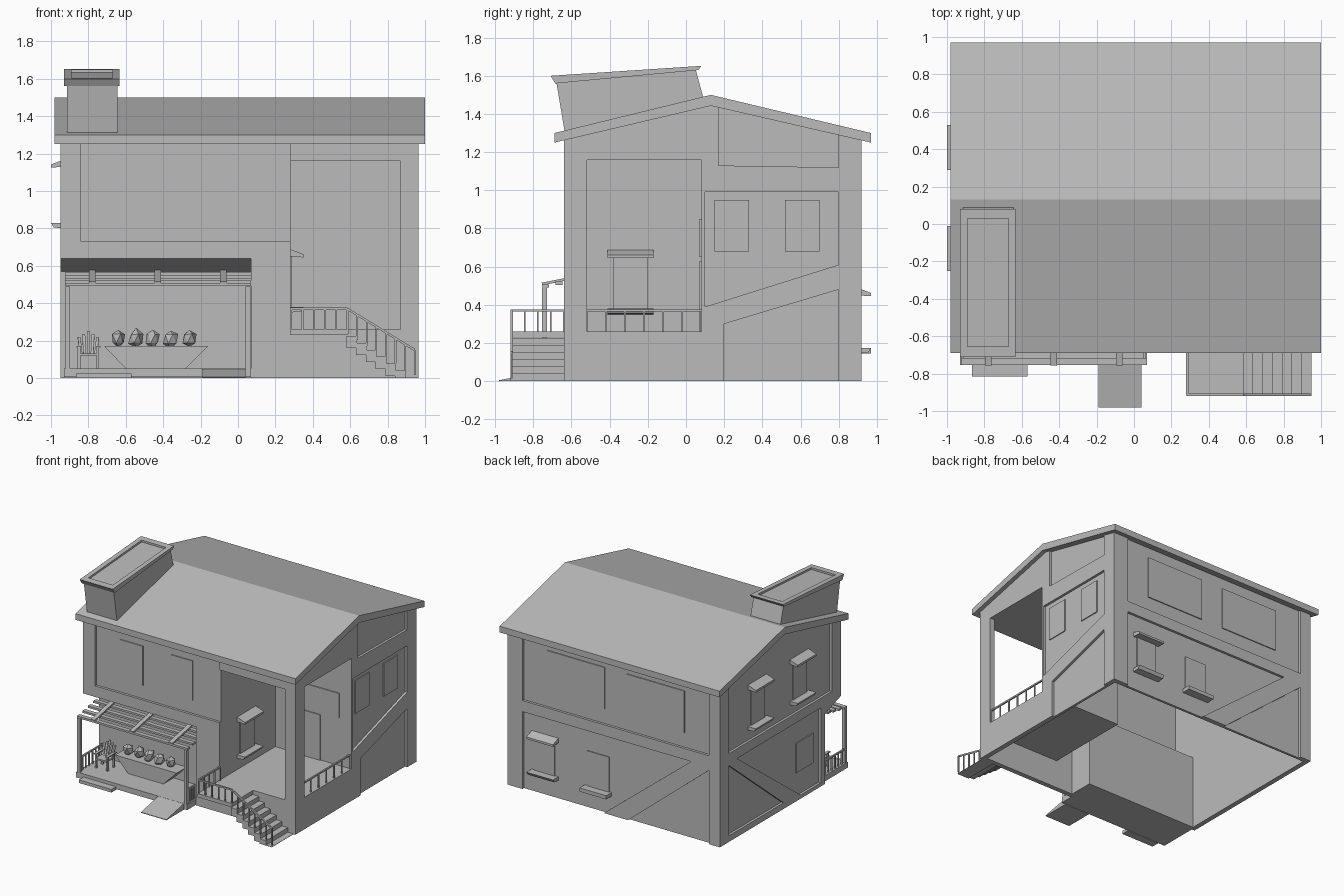
import bpy, bmesh, random
from mathutils import Vector

if "Cube" in bpy.data.objects:
    bpy.data.objects.remove(bpy.data.objects["Cube"], do_unlink=True)
random.seed(4)

grey = bpy.data.materials.new("plain_grey")
grey.use_nodes = True
grey.diffuse_color = (0.5, 0.5, 0.5, 1)
grey.node_tree.nodes["Principled BSDF"].inputs["Base Color"].default_value = (0.5, 0.5, 0.5, 1)


def prism(axis, pts, a, b):
    """Solid with a 2D profile swept along one axis from a to b."""
    def place(p, t):
        u, v = p
        return {"x": (t, u, v), "y": (u, t, v), "z": (u, v, t)}[axis]
    return [place(p, a) for p in pts], [place(p, b) for p in pts]


def box(x0, x1, y0, y1, z0, z1):
    return prism("z", [(x0, y0), (x1, y0), (x1, y1), (x0, y1)], z0, z1)


def rect(u0, u1, v0, v1):
    return [(u0, v0), (u1, v0), (u1, v1), (u0, v1)]


def beam(a, b, w, h=None):
    """Square bar between two points."""
    a, b = Vector(a), Vector(b)
    d = (b - a).normalized()
    side = d.cross(Vector((0, 0, 1)) if abs(d.z) < 0.95 else Vector((0, 1, 0))).normalized()
    up = side.cross(d) * (h or w) / 2
    side = side * w / 2
    ring = [side + up, up - side, -side - up, side - up]
    return [a + r for r in ring], [b + r for r in ring]


def build(name, *solids):
    bm = bmesh.new()
    for lower, upper in solids:
        lo = [bm.verts.new(p) for p in lower]
        hi = [bm.verts.new(p) for p in upper]
        bm.faces.new(lo)
        bm.faces.new(hi[::-1])
        for i in range(len(lo)):
            j = (i + 1) % len(lo)
            bm.faces.new((lo[j], lo[i], hi[i], hi[j]))
    bmesh.ops.recalc_face_normals(bm, faces=bm.faces)
    return finish(name, bm)


def finish(name, bm):
    me = bpy.data.meshes.new(name)
    bm.to_mesh(me)
    bm.free()
    me.materials.append(grey)
    ob = bpy.data.objects.new(name, me)
    bpy.context.scene.collection.objects.link(ob)
    return ob


def cut(ob, *solids):
    """Carve each solid out of the object and drop the cutter."""
    for s in solids:
        cutter = build("cutter", s)
        cutter.hide_render = True
        mod = ob.modifiers.new("cut", "BOOLEAN")
        mod.operation, mod.solver, mod.object = "DIFFERENCE", "EXACT", cutter
        bpy.context.view_layer.update()
        dg = bpy.context.evaluated_depsgraph_get()
        me = bpy.data.meshes.new_from_object(ob.evaluated_get(dg))
        ob.modifiers.clear()
        ob.data = me
        bpy.data.objects.remove(cutter, do_unlink=True)


# House shell, hollow and open below
L, R, F, B = -0.95, 0.965, -0.64, 0.92
house = build("house_walls", prism("x", [(F, 0), (B, 0), (B, 1.27), (0.13, 1.455), (F, 1.27)], L, R))
cut(house, prism("x", [(F + .04, -.1), (B - .04, -.1), (B - .04, 1.22), (0.13, 1.4), (F + .04, 1.22)],
                 L + .04, R - .04))
# Balcony and porch openings
porch_profile = [(-.8, -.1), (-.43, -.1), (-.43, .57), (F, .64), (-.8, .64)]
cut(house, prism("y", rect(.28, .87, .26, 1.16), -.7, -.55),
    prism("x", rect(-.52, .08, .26, 1.16), .9, 1.1),
    prism("x", porch_profile, -1.1, .07))
# Recessed panels between the timber frame
front_panels = [rect(-.84, .28, .73, 1.5)]
back_panels = [rect(-.85, .83, .72, 1.5),
               [(.83, -.1), (.83, .63), (-.69, .63), (.22, -.1)],
               [(-.85, -.1), (-.85, .6), (0, -.1)]]
right_panels = [[(.17, 1.13), (.8, 1.12), (.8, 1.5), (.17, 1.5)],
                [(.1, .39), (.8, .61), (.8, .99), (.1, .99)],
                [(.2, -.1), (.8, -.1), (.8, .48), (.2, .3)]]
left_panels = [rect(-.52, .8, .72, 1.5),
               [(.8, .05), (.8, .62), (.1, .05)],
               [(.7, .64), (-.12, .03), (-.38, .03), (-.38, .64)]]
cut(house, *[prism("y", p, -.7, F + .02) for p in front_panels],
    *[prism("y", p, B - .02, 1) for p in back_panels],
    *[prism("x", p, R - .02, 1.1) for p in right_panels],
    *[prism("x", p, -1.1, L + .02) for p in left_panels])

# Roof
build("roof", prism("x", [(-.69, 1.25), (-.69, 1.3), (.13, 1.5), (.97, 1.3), (.97, 1.25), (.13, 1.443)], -.982, 1))

# Roof box with a sloped, recessed cap
build("roof_box", prism("x", [(-.635, 1.3), (-.68, 1.57), (.05, 1.635), (.095, 1.47)], -.915, -.645))
cap = build("roof_box_cap", prism("x", [(-.685, 1.56), (-.71, 1.6), (.08, 1.652), (.065, 1.63)], -.93, -.633))
cut(cap, prism("x", [(-.655, 1.588), (-.655, 1.7), (.03, 1.7), (.03, 1.633)], -.89, -.67))

# Balcony room
build("balcony_floor", box(.25, R - .03, F + .03, .1, .23, .26))
build("balcony_back_wall", box(.25, R - .03, .08, .11, .23, 1.3))
build("balcony_side_wall", box(.25, .28, F + .02, .1, .23, 1.25))
build("balcony_ceiling", box(.25, R - .03, F + .03, .1, 1.16, 1.19))

# Porch recess
build("porch_back_wall", box(L + .03, .1, -.43, -.4, 0, .6))
build("porch_side_wall", box(.07, .1, F + .03, -.4, 0, .64))
build("porch_soffit", prism("x", [(F, .64), (-.43, .57), (-.4, .6), (F + .03, .67)], L + .01, .1))
build("porch_floor", box(-.93, .07, -.755, -.42, .005, .05))
build("porch_step", box(-.865, -.57, -.815, -.75, 0, .025))
build("ramp", prism("x", [(-.98, 0), (-.75, 0), (-.75, .05), (-.98, .005)], -.19, .04))


def window(name, axis, face, s, lo, hi, zb, zt, hood=False):
    """Thin pane on a wall, optionally with a sloped hood and a sill."""
    pad = .03 if hood else 0
    build(name + "_pane", prism(axis, rect(lo + pad, hi - pad, zb, zt), face - s * .005, face + s * .008))
    if hood:
        along = "y" if axis == "x" else "x"
        out = face + s * .07
        back = face - s * .005
        build(name + "_hood", prism(along, [(back, zt), (back, zt + .04), (out, zt + .012), (out, zt - .005)], lo, hi))
        build(name + "_sill", prism(along, [(back, zb - .03), (back, zb), (out, zb), (out - s * .015, zb - .025)], lo, hi))


for i, x in enumerate((-.62, -.17)):
    window(f"front_window_{i}", "y", F + .02, -1, x, x + .2, .84, 1.16)
for i, x in enumerate((-.62, .1)):
    window(f"back_upper_window_{i}", "y", B - .02, 1, x, x + .52, .84, 1.18)
window("back_hooded_window", "y", B - .02, 1, .52, .76, .175, .45, True)
window("back_lower_window", "y", B - .02, 1, .06, .26, .175, .46)
build("back_lower_window_sill", box(.04, .28, B - .025, B + .05, .145, .175))
for i, y in enumerate((.15, .52)):
    window(f"right_window_{i}", "x", R - .02, 1, y, y + .18, .68, .95)
for i, y in enumerate((-.25, .29)):
    window(f"left_hooded_window_{i}", "x", L + .02, -1, y, y + .24, .83, 1.13, True)
window("left_lower_window", "x", L + .02, -1, -.31, -.08, .22, .46)
window("balcony_hooded_window", "x", .28, 1, -.41, -.17, .38, .65, True)
window("balcony_window", "y", .08, -1, .355, .86, .65, .85)
window("balcony_door", "y", .08, -1, .495, .69, .26, .63)


def railing(name, a, b, n, drop=.11, w=.012):
    """Top rail with evenly spaced balusters."""
    a, b = Vector(a), Vector(b)
    posts = [a.lerp(b, i / (n - 1)) for i in range(n)]
    build(name, beam(a, b, w), *[beam(p, p - Vector((0, 0, drop)), w * .8) for p in posts])


# Stairs, landing and railings
build("landing", box(.28, .585, -.92, F, .23, .26))
steps, run, rise = 7, .052, .037
build("stairs", *[box(.58 + i * run, .585 + (i + 1) * run, -.92, F, max(0, .16 - i * rise), .225 - i * rise)
                  for i in range(steps)])
railing("landing_front_rail", (.285, -.913, .37), (.585, -.913, .37), 6)
railing("landing_side_rail", (.285, -.913, .37), (.285, F, .37), 5)
railing("stair_rail", (.585, -.913, .37), (.945, -.913, .15), 8, .135)
railing("balcony_rail", (.95, -.52, .37), (.95, .08, .37), 7)
railing("porch_left_rail", (-.915, -.74, .16), (-.915, -.44, .16), 8)
railing("porch_right_rail", (.055, -.74, .16), (.055, F, .16), 5)

# Pergola
build("pergola_posts", *[beam((x, -.742, .04), (x, -.742, .49), .025) for x in (-.91, .053)])
slope = lambda y: .50 + (y + .75) * .2
build("pergola_slats", *[box(-.925, .07, y - .018, y + .018, slope(y) - .012, slope(y) + .004)
                         for y in (-.735, -.665, -.595, -.525, -.455)])
build("pergola_beams", *[beam((x, -.755, slope(-.755) + .01), (x, -.435, slope(-.435) + .01), .035, .014)
                         for x in (-.78, -.43, -.08)])

# Planter with rocks
build("planter", prism("y", [(-.6, .05), (-.28, .05), (-.16, .17), (-.715, .17)], -.56, -.43))
for i, x in enumerate((-.64, -.545, -.455, -.36, -.26)):
    bm = bmesh.new()
    bmesh.ops.create_icosphere(bm, subdivisions=1, radius=.045)
    for v in bm.verts:
        v.co *= random.uniform(.8, 1.2)
        v.co = Vector((x, -.495, .21)) + Vector((v.co.x * .9, v.co.y, v.co.z * 1.15))
    finish(f"rock_{i}", bm)

# Porch chair
cx, cy = -.8, -.56
slats = [beam((cx + k * .02, cy + .02, .13), (cx + k * .025, cy + .055, .25 - abs(k) * .016), .015, .006)
         for k in range(-2, 3)]
legs = [beam((cx + sx * .05, cy + dy, .05), (cx + sx * .05, cy + dy, .165), .014)
        for sx in (-1, 1) for dy in (-.05, .03)]
arms = [box(cx + sx * .052 - .012, cx + sx * .052 + .012, cy - .065, cy + .05, .162, .17) for sx in (-1, 1)]
build("porch_chair", box(cx - .05, cx + .05, cy - .06, cy + .035, .12, .132), *slats, *legs, *arms)
